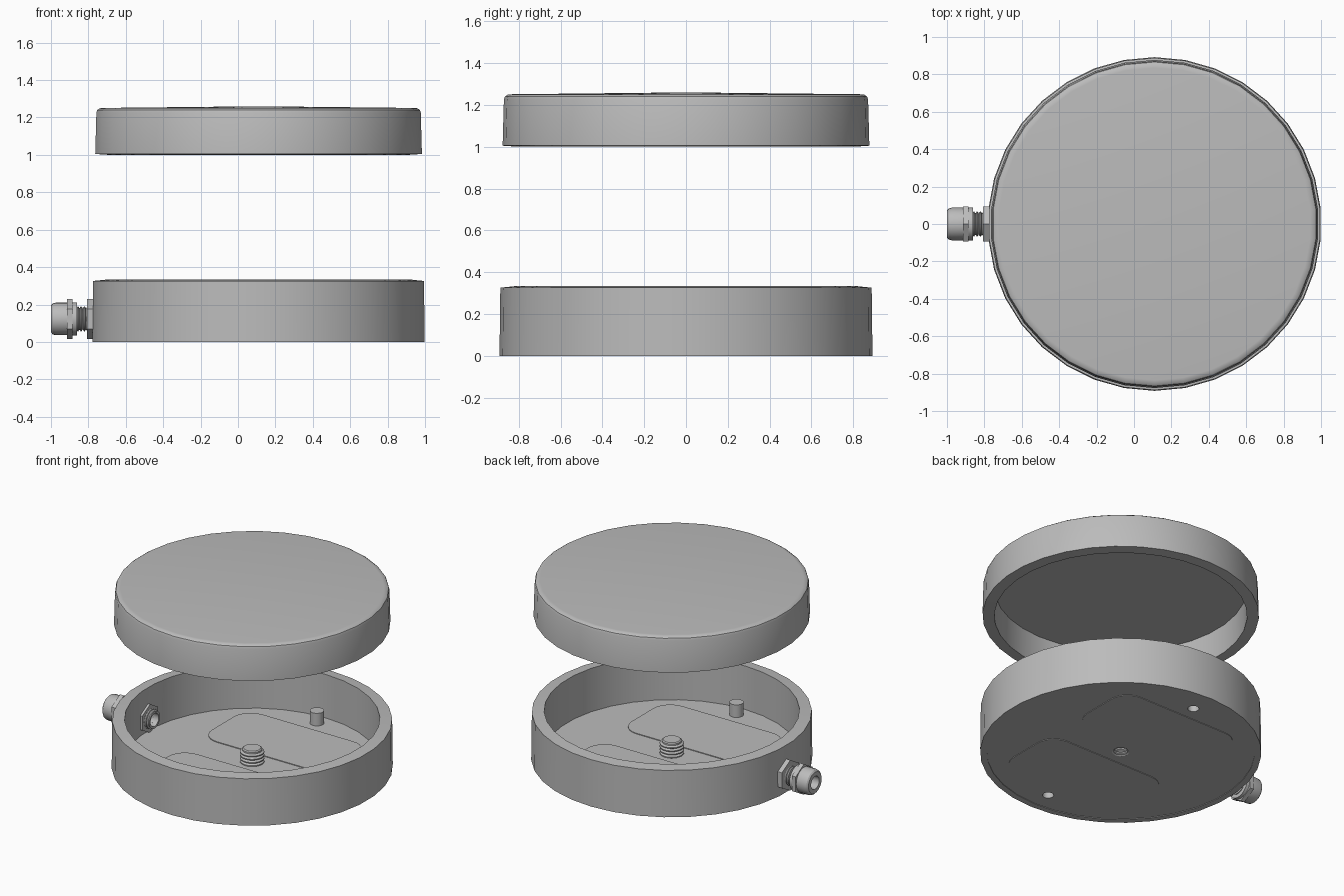
import bpy, bmesh
from math import sin, cos, pi
from mathutils import Matrix, Vector

cube = bpy.data.objects.get("Cube")
if cube:
    bpy.data.objects.remove(cube, do_unlink=True)

CX = 0.11          # axis of the housing
GLAND_Z = 0.123    # height of the cable gland axis

grey = bpy.data.materials.new("grey metal")
grey.use_nodes = True
colour = (0.5, 0.5, 0.5, 1)
grey.diffuse_color = colour
grey.node_tree.nodes["Principled BSDF"].inputs["Base Color"].default_value = colour


def finish(name, bm, matrix, angle=30):
    bmesh.ops.remove_doubles(bm, verts=bm.verts, dist=1e-5)
    bmesh.ops.recalc_face_normals(bm, faces=bm.faces)
    mesh = bpy.data.meshes.new(name)
    bm.to_mesh(mesh)
    bm.free()
    mesh.transform(matrix)
    mesh.materials.append(grey)
    ob = bpy.data.objects.new(name, mesh)
    bpy.context.collection.objects.link(ob)
    shade(ob, angle)
    return ob


def shade(ob, angle=30):
    bpy.ops.object.select_all(action='DESELECT')
    ob.select_set(True)
    bpy.context.view_layer.objects.active = ob
    bpy.ops.object.shade_smooth_by_angle(angle=angle * pi / 180)


def lathe(name, profile, sides, matrix, phase=0.0):
    """Revolve a closed (radius, height) loop about local z."""
    bm = bmesh.new()
    rings = []
    for i in range(sides):
        a = phase + 2 * pi * i / sides
        rings.append([bm.verts.new((r * cos(a), r * sin(a), z)) for r, z in profile])
    n = len(profile)
    for i in range(sides):
        p, q = rings[i], rings[(i + 1) % sides]
        for j in range(n):
            k = (j + 1) % n
            if profile[j][0] + profile[k][0] > 0:
                bm.faces.new((p[j], q[j], q[k], p[k]))
    bmesh.ops.dissolve_degenerate(bm, edges=bm.edges, dist=1e-6)
    return finish(name, bm, matrix)


def thread(r_out, r_in, z0, z1, turns):
    """Zigzag ridges for a threaded section."""
    step = (z1 - z0) / turns
    pts = []
    for i in range(turns):
        z = z0 + i * step
        pts += [(r_in, z), (r_out, z + 0.35 * step), (r_out, z + 0.65 * step)]
    return pts + [(r_in, z1)]


def tube(r_out, r_in, z0, z1):
    return [(r_in, z0), (r_out, z0), (r_out, z1), (r_in, z1)]


def upright(x=CX, y=0.0, z=0.0):
    return Matrix.Translation((x, y, z))


def cut(target, cutters):
    for c in cutters:
        c.hide_render = True
        mod = target.modifiers.new("hole", 'BOOLEAN')
        mod.object = c
        mod.solver = 'EXACT'
        bpy.context.view_layer.objects.active = target
        bpy.ops.object.modifier_apply(modifier=mod.name)
        bpy.data.objects.remove(c, do_unlink=True)


# The gland points along -x, with its local z as distance from the housing axis
gland_frame = upright(z=GLAND_Z) @ Matrix.Rotation(-pi / 2, 4, 'Y')

# Base bowl with thin floor
base = lathe("base", [(0, 0.004), (0.85, 0.004), (0.85, 0), (0.892, 0), (0.888, 0.326),
                      (0.81, 0.334), (0.81, 0.03), (0, 0.03)], 34, upright(), pi / 2)
holes = [lathe("hole_cutter", [(0, -0.1), (r, -0.1), (r, 0.1), (0, 0.1)], 20, upright(y=y))
         for y, r in ((0, 0.055), (0.716, 0.036), (-0.716, 0.036))]
holes.append(lathe("hole_cutter", [(0, 0.7), (0.055, 0.7), (0.055, 1), (0, 1)], 20, gland_frame))
cut(base, holes)
shade(base)

# Lid, slightly domed and hollow underneath
lathe("lid", [(0.802, 1.0), (0.877, 1.005), (0.871, 1.225), (0.866, 1.24), (0.853, 1.249),
              (0.835, 1.251), (0, 1.26), (0, 1.2), (0.8, 1.2)], 34, upright(), pi / 2)

# Central threaded stud, hollow from below
lathe("center_stud", [(0, 0.1), (0.055, 0.1)] + thread(0.055, 0.045, 0.01, 0.09, 4)[::-1]
      + [(0.055, 0.004)] + thread(0.077, 0.063, 0.026, 0.115, 4)
      + [(0.063, 0.126), (0.055, 0.132), (0, 0.132)], 24, upright())

# Locating pins, hollow from below
for side, y in (("back", 0.716), ("front", -0.716)):
    lathe(side + "_pin", [(0, 0.1), (0.036, 0.1), (0.036, 0.004), (0.045, 0.004),
                          (0.045, 0.118), (0, 0.118)], 20, upright(y=y))

# Rounded plates let into the floor
for side, y in (("back", 0.363), ("front", -0.363)):
    bm = bmesh.new()
    hx, hy, r = 0.48, 0.25, 0.13
    loop = []
    for i, (sx, sy) in enumerate(((1, 1), (-1, 1), (-1, -1), (1, -1))):
        for k in range(7):
            a = (i + k / 6) * pi / 2
            loop.append(bm.verts.new((sx * (hx - r) + r * cos(a), sy * (hy - r) + r * sin(a), 0)))
    face = bm.faces.new(loop)
    top = bmesh.ops.extrude_face_region(bm, geom=[face])
    verts = [v for v in top["geom"] if isinstance(v, bmesh.types.BMVert)]
    bmesh.ops.translate(bm, verts=verts, vec=Vector((0, 0, 0.035)))
    finish(side + "_floor_plate", bm, upright(y=y))

# Cable gland: threaded tube through the wall
lathe("gland_tube", [(0.045, 0.755), (0.06, 0.755)] + thread(0.066, 0.056, 0.765, 0.975, 12)
      + [(0.045, 0.975)], 24, gland_frame)

# Hexagonal nuts
for name, r, z0, z1 in (("inner_nut", 0.1, 0.79, 0.82), ("outer_nut", 0.107, 0.88, 0.918),
                        ("body_nut", 0.107, 0.994, 1.024)):
    lathe(name, tube(r, 0.05, z0, z1), 6, gland_frame)

# Collar and rounded dome cap
lathe("gland_collar", tube(0.089, 0.045, 0.972, 0.996), 24, gland_frame)
lathe("gland_cap", [(0.045, 1.02), (0.087, 1.02), (0.087, 1.085), (0.083, 1.1),
                    (0.073, 1.109), (0.06, 1.11), (0.045, 1.11)], 24, gland_frame)
